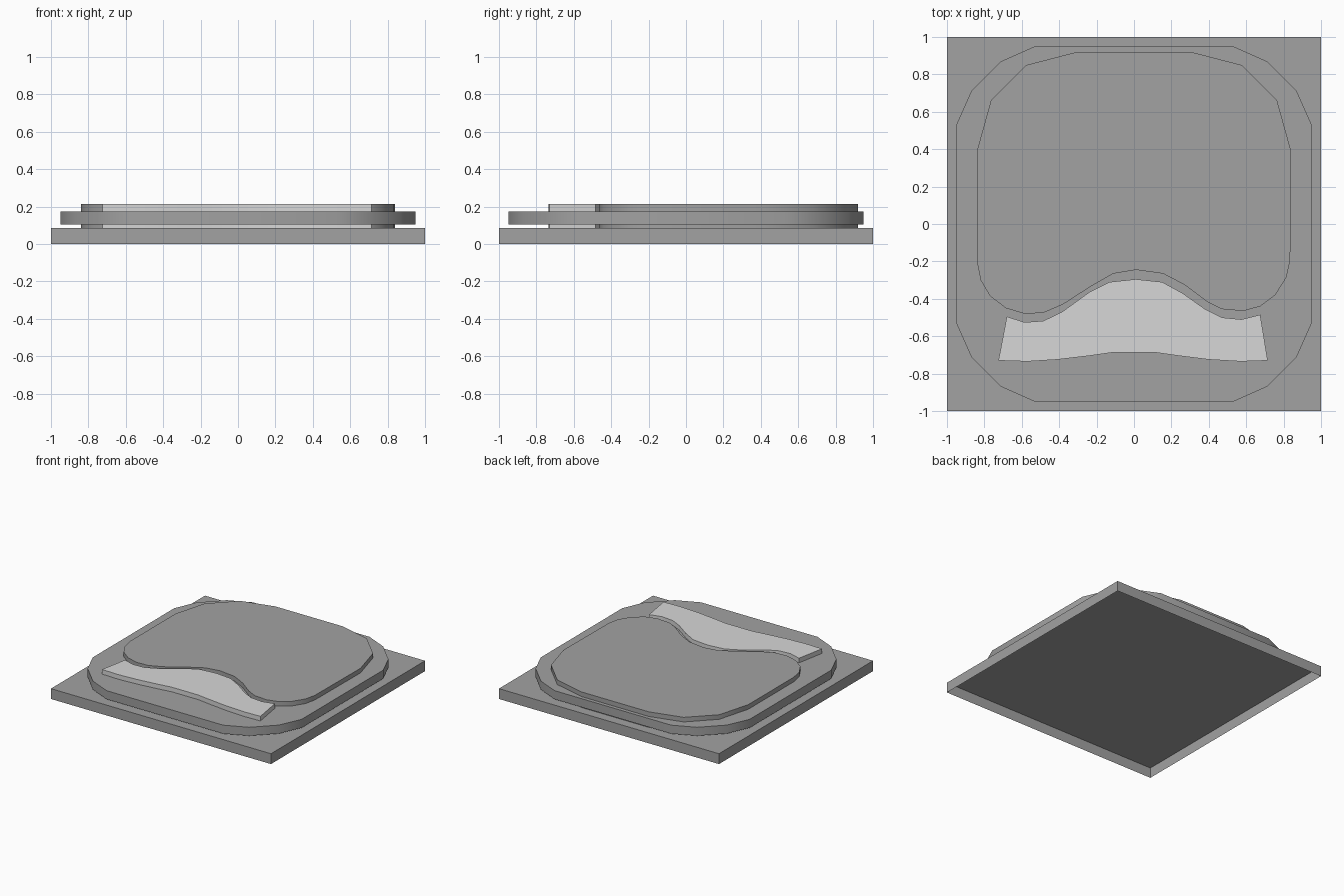
import bpy
import bmesh
import math

default_cube = bpy.data.objects.get("Cube")
if default_cube:
    bpy.data.objects.remove(default_cube, do_unlink=True)


def make_material(name, value):
    material = bpy.data.materials.new(name)
    material.use_nodes = True
    colour = (value, value, value, 1)
    material.diffuse_color = colour
    material.node_tree.nodes["Principled BSDF"].inputs["Base Color"].default_value = colour
    return material


def extrude_outline(name, outline, bottom, top, material, closed_bottom=False):
    """Raise a flat outline into a slab, with or without an underside."""
    bm = bmesh.new()
    lower = [bm.verts.new((x, y, bottom)) for x, y in outline]
    upper = [bm.verts.new((x, y, top)) for x, y in outline]
    bm.faces.new(upper)
    if closed_bottom:
        bm.faces.new(list(reversed(lower)))
    count = len(outline)
    for i in range(count):
        j = (i + 1) % count
        bm.faces.new((lower[i], lower[j], upper[j], upper[i]))
    mesh = bpy.data.meshes.new(name)
    bm.to_mesh(mesh)
    bm.free()
    mesh.materials.append(material)
    obj = bpy.data.objects.new(name, mesh)
    bpy.context.collection.objects.link(obj)
    bpy.ops.object.select_all(action="DESELECT")
    obj.select_set(True)
    bpy.context.view_layer.objects.active = obj
    bpy.ops.object.shade_smooth_by_angle(angle=math.radians(40))
    return obj


grey = make_material("mid grey", 0.36)
light_grey = make_material("light grey", 0.68)

# Square base tray, open underneath
square = [(-1, -1), (1, -1), (1, 1), (-1, 1)]
extrude_outline("base_plate", square, 0, 0.085, grey)

# Rounded plate: one corner turned through four quarters
corner = [(0.95, 0.53), (0.87, 0.71), (0.71, 0.87), (0.53, 0.95)]
rounded = list(corner)
for _ in range(3):
    corner = [(-y, x) for x, y in corner]
    rounded += corner
extrude_outline("rounded_plate", rounded, 0.105, 0.175, grey, closed_bottom=True)

# Large raised panel with a wavy front edge
back_half = [(0.84, 0.39), (0.765, 0.66), (0.575, 0.85), (0.305, 0.92)]
back_half += [(-x, y) for x, y in reversed(back_half)]
wavy_front = [
    (-0.84, -0.2), (-0.82, -0.3), (-0.77, -0.385), (-0.685, -0.45),
    (-0.585, -0.48), (-0.485, -0.475), (-0.38, -0.43), (-0.225, -0.33),
    (-0.11, -0.265), (0.01, -0.245), (0.155, -0.265), (0.27, -0.325),
    (0.39, -0.415), (0.47, -0.455), (0.585, -0.465), (0.675, -0.44),
    (0.755, -0.38), (0.815, -0.285), (0.835, -0.195),
]
extrude_outline("main_panel", back_half + wavy_front, 0.085, 0.213, grey)

# Light strip that follows the wavy edge
strip_front = [
    (-0.725, -0.73), (-0.57, -0.735), (-0.41, -0.725), (-0.24, -0.705),
    (-0.12, -0.688), (0.12, -0.688), (0.24, -0.705), (0.4, -0.725),
    (0.57, -0.735), (0.715, -0.73),
]
strip_back = [
    (0.675, -0.485), (0.575, -0.51), (0.47, -0.5), (0.38, -0.455),
    (0.26, -0.37), (0.15, -0.31), (0.01, -0.295), (-0.13, -0.31),
    (-0.24, -0.365), (-0.385, -0.47), (-0.485, -0.518), (-0.585, -0.525),
    (-0.68, -0.495),
]
extrude_outline("front_strip", strip_front + strip_back, 0.085, 0.213, light_grey)
